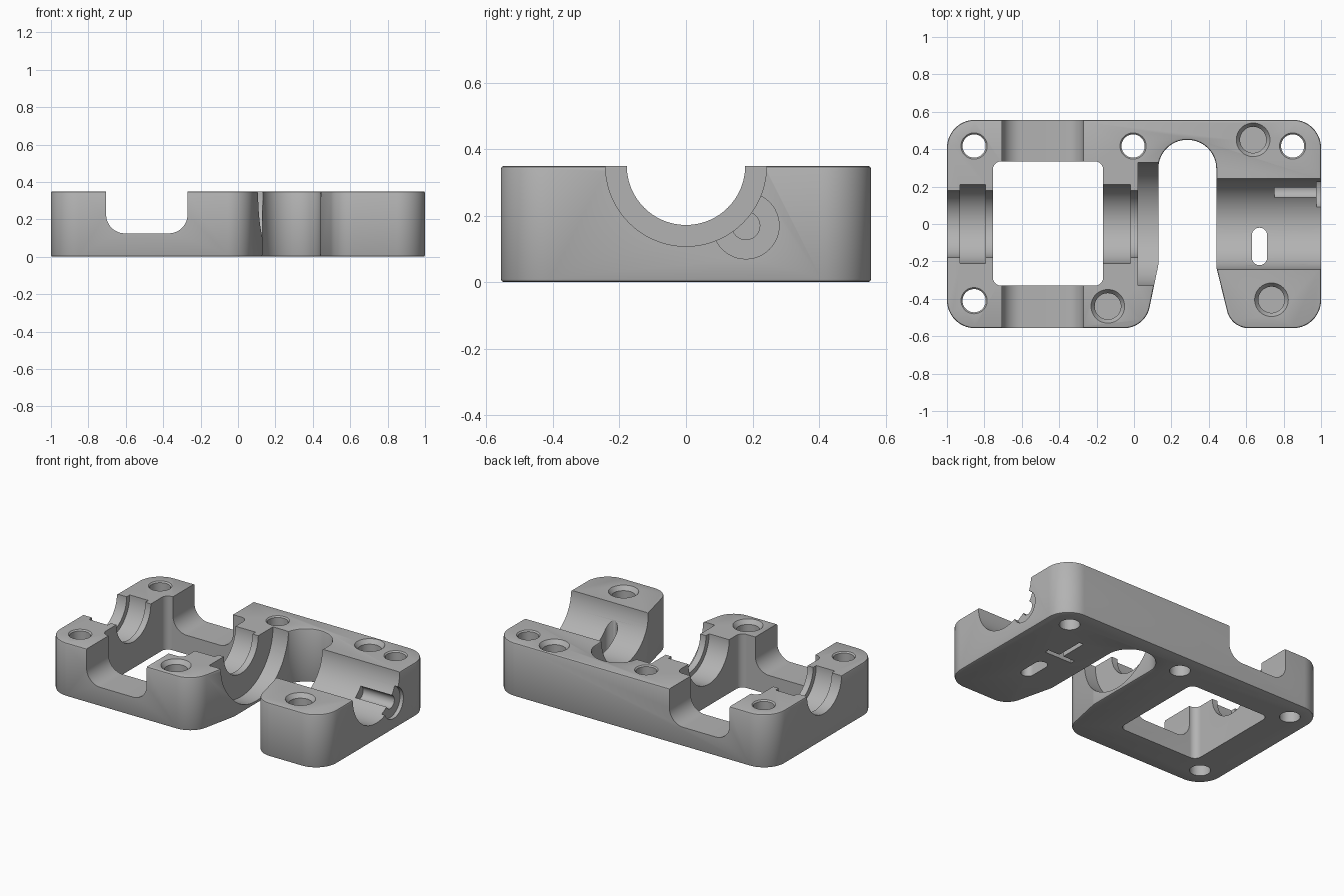
import bpy, bmesh, math
from mathutils import Vector, Matrix

if "Cube" in bpy.data.objects:
    bpy.data.objects.remove(bpy.data.objects["Cube"], do_unlink=True)

TOP, HALF_Y, LIMIT = 0.35, 0.557, 0.5
metal = bpy.data.materials.new("machined_grey")
metal.use_nodes = True
grey = (0.45, 0.45, 0.45, 1)
metal.diffuse_color = grey
metal.node_tree.nodes["Principled BSDF"].inputs["Base Color"].default_value = grey


def rounded(corners):
    """Turn (a, b, radius) corners into an outline with arcs."""
    out = []
    for i, (a, b, r) in enumerate(corners):
        p = Vector((a, b))
        if r == 0:
            out.append(p)
            continue
        u = (Vector(corners[i - 1][:2]) - p).normalized()
        v = (Vector(corners[(i + 1) % len(corners)][:2]) - p).normalized()
        half = u.angle(v) / 2
        centre = p + (u + v).normalized() * (r / math.sin(half))
        start = p + u * (r / math.tan(half)) - centre
        end = p + v * (r / math.tan(half)) - centre
        sweep = math.atan2(start.x * end.y - start.y * end.x, start.dot(end))
        steps = max(2, round(abs(sweep) / math.radians(6)))
        for k in range(steps + 1):
            out.append(centre + Matrix.Rotation(sweep * k / steps, 2) @ start)
    return out


def make(name, bm):
    bmesh.ops.recalc_face_normals(bm, faces=bm.faces)
    mesh = bpy.data.meshes.new(name)
    bm.to_mesh(mesh)
    bm.free()
    mesh.materials.append(metal)
    ob = bpy.data.objects.new(name, mesh)
    bpy.context.collection.objects.link(ob)
    return ob


def prism(name, corners, low, high, axis="z", edge=0):
    bm = bmesh.new()
    place = (lambda p, h: (p.x, p.y, h)) if axis == "z" else (lambda p, h: (p.x, h, p.y))
    face = bm.faces.new([bm.verts.new(place(p, low)) for p in rounded(corners)])
    ext = bmesh.ops.extrude_face_region(bm, geom=[face])["geom"]
    shift = Vector(place(Vector((0, 0)), high - low))
    bmesh.ops.translate(bm, verts=[g for g in ext if isinstance(g, bmesh.types.BMVert)], vec=shift)
    if edge:
        rim = [e for e in bm.edges if abs(e.verts[0].co.z - e.verts[1].co.z) < 1e-5]
        bmesh.ops.bevel(bm, geom=rim, offset=edge, segments=2, profile=0.5, affect="EDGES")
    return make(name, bm)


def box(x1, x2, y1, y2, r=0.0):
    return [(x1, y1, r), (x2, y1, r), (x2, y2, r), (x1, y2, r)]


def rod(name, centre, r1, r2, length, axis="z", segs=48):
    """Cone or cylinder starting at centre, running along +axis."""
    bm = bmesh.new()
    turn = Matrix.Rotation(math.pi / 2, 4, "Y") if axis == "x" else Matrix()
    mat = Matrix.Translation(centre) @ turn @ Matrix.Translation((0, 0, length / 2))
    bmesh.ops.create_cone(bm, cap_ends=True, segments=segs, radius1=r1, radius2=r2,
                          depth=length, matrix=mat)
    return make(name, bm)


# Plate outline with the flared, round-ended slot open to the front
body = prism("bearing_block", [
    (-1, -HALF_Y, 0.15), (0.06, -HALF_Y, 0.14), (0.13, -0.22, 0.05),
    (0.13, 0.45, 0.154), (0.44, 0.45, 0.154), (0.44, -0.23, 0.05),
    (0.52, -HALF_Y, 0.12), (1, -HALF_Y, 0.15), (1, HALF_Y, 0.15), (-1, HALF_Y, 0.15)],
    0, TOP, edge=0.01)


def cut(tool):
    tool.hide_render = True
    mod = body.modifiers.new("cut", "BOOLEAN")
    mod.operation, mod.solver, mod.object = "DIFFERENCE", "EXACT", tool
    bpy.context.view_layer.objects.active = body
    bpy.ops.object.modifier_apply(modifier=mod.name)
    bpy.data.objects.remove(tool, do_unlink=True)


# Window and the channel across it
cut(prism("window_cutter", box(-0.755, -0.165, -0.33, 0.335, 0.045), -0.1, LIMIT))
cut(prism("channel_cutter", [(-0.705, 0.125, 0.1), (-0.27, 0.125, 0.1),
                             (-0.27, LIMIT, 0), (-0.705, LIMIT, 0)], -0.7, 0.7, axis="y"))

# Stepped half-round bore along x: start, end, radius
for start, end, radius in [(-1.1, 0.1, 0.178), (-0.93, -0.795, 0.21), (-0.22, -0.02, 0.21),
                           (0.022, 0.2, 0.33), (0.3, 1.1, 0.242)]:
    cut(rod("bore_cutter", (start, 0, TOP), radius, radius, end - start, "x", 96))

# Through holes with a light chamfer
for x, y in [(-0.855, 0.417), (-0.005, 0.417), (0.848, 0.417), (-0.855, -0.41)]:
    cut(rod("hole_cutter", (x, y, -0.1), 0.062, 0.062, 0.6))
    cut(rod("chamfer_cutter", (x, y, TOP - 0.01), 0.06, 0.08, 0.02))

# Blind holes with a deep countersink
for x, y in [(0.637, 0.45), (-0.14, -0.44), (0.735, -0.405)]:
    cut(rod("blind_cutter", (x, y, 0.1), 0.07, 0.07, 0.4))
    cut(rod("countersink_cutter", (x, y, TOP - 0.03), 0.068, 0.112, 0.06))

# Oval drain, pin seat and its round pocket in the wide bore
cut(prism("drain_cutter", box(0.63, 0.712, -0.22, -0.02, 0.0405), -0.1, LIMIT))
cut(rod("pin_seat_cutter", (0.75, 0.18, 0.17), 0.042, 0.042, 0.3, "x"))
cut(rod("pocket_cutter", (0.975, 0.18, 0.17), 0.1, 0.1, 0.1, "x"))

# Shallow tee groove underneath
cut(prism("tee_bar_cutter", box(0.55, 0.75, 0.075, 0.105), -0.1, 0.05))
cut(prism("tee_stem_cutter", box(0.635, 0.665, 0.09, 0.29), -0.1, 0.05))

# Smooth curves, crisp edges
bpy.ops.object.select_all(action="DESELECT")
body.select_set(True)
bpy.context.view_layer.objects.active = body
bpy.ops.object.shade_smooth_by_angle(angle=math.radians(25))
